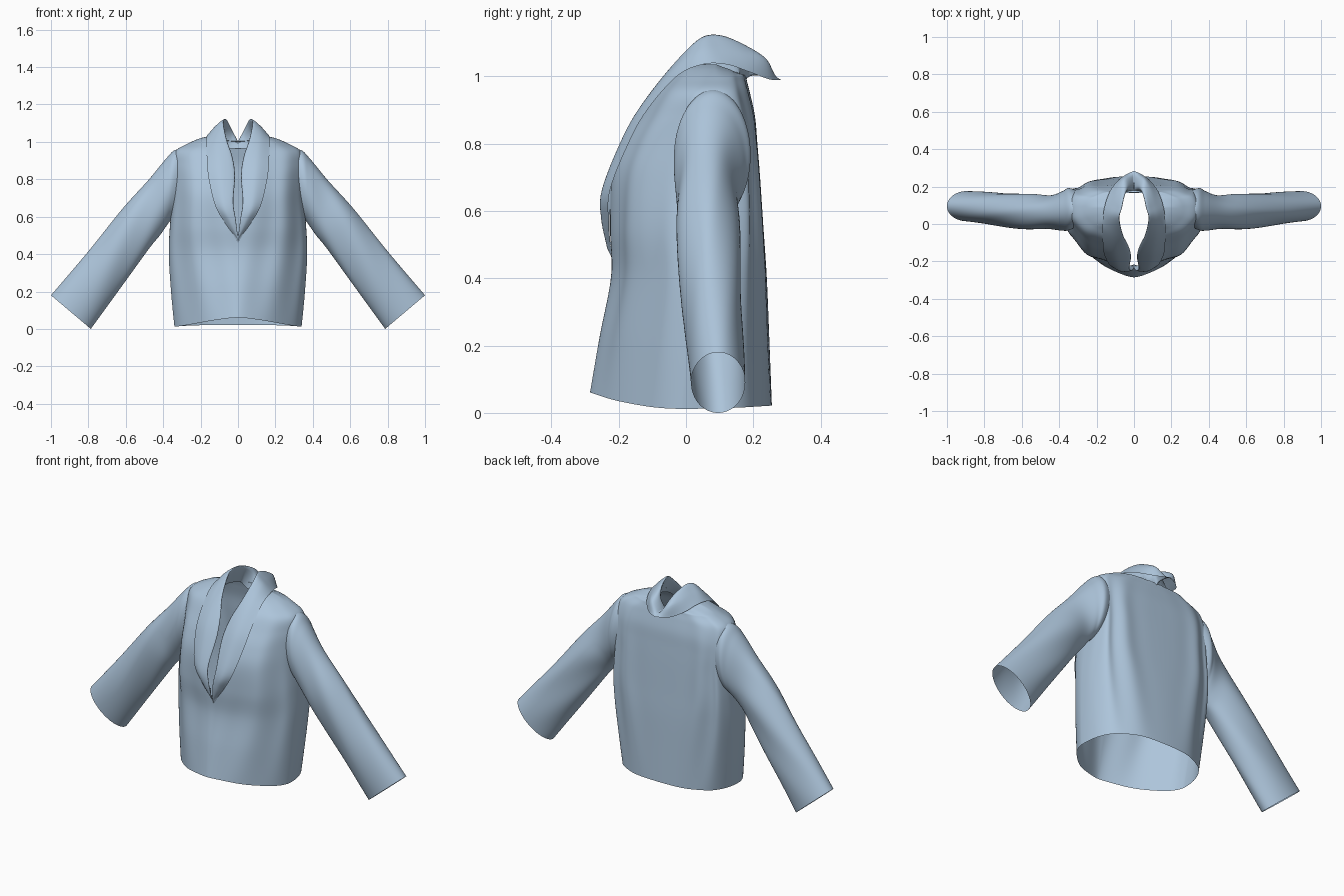
import bpy, bmesh, math

if "Cube" in bpy.data.objects:
    bpy.data.objects.remove(bpy.data.objects["Cube"])

cloth = bpy.data.materials.new("cloth")
cloth.diffuse_color = (.42, .56, .71, 1)
cloth.use_nodes = True
cloth.node_tree.nodes["Principled BSDF"].inputs["Base Color"].default_value = cloth.diffuse_color


def spline(rows, n):
    """Catmull-Rom resampling of rows of floats, n steps per span."""
    ext = [rows[0]] + list(rows) + [rows[-1]]
    out = []
    for i in range(len(rows) - 1):
        for k in range(n):
            t = k / n
            out.append([0.5 * (2 * b + (c - a) * t + (2 * a - 5 * b + 4 * c - d) * t * t
                               + (3 * b - a - 3 * c + d) * t ** 3)
                        for a, b, c, d in zip(*ext[i:i + 4])])
    return out + [list(rows[-1])]


def loft(name, rings, closed, hole=None, mirror=False):
    """Skin a grid of points, drop faces inside hole(), smooth and mirror."""
    bm = bmesh.new()
    grid = [[bm.verts.new(p) for p in r] for r in rings]
    n = len(grid[0])
    for a, b in zip(grid, grid[1:]):
        for j in range(n if closed else n - 1):
            k = (j + 1) % n
            bm.faces.new((a[j], a[k], b[k], b[j]))
    if hole:
        gone = [f for f in bm.faces if hole(f.calc_center_median())]
        bmesh.ops.delete(bm, geom=gone, context='FACES')
    bmesh.ops.recalc_face_normals(bm, faces=bm.faces)
    for f in bm.faces:
        f.smooth = True
    me = bpy.data.meshes.new(name)
    bm.to_mesh(me)
    bm.free()
    me.materials.append(cloth)
    ob = bpy.data.objects.new(name, me)
    bpy.context.collection.objects.link(ob)
    if mirror:
        m = ob.modifiers.new("mirror", 'MIRROR')
        m.merge_threshold = 0.002
    return ob


# Body shell: z, half width, front y, back y, side y, front and back squareness
body = [(.012, .34, -.285, .255, -.01, 1.5, 2.6), (.2, .358, -.256, .248, .01, 1.65, 2.8),
        (.4, .37, -.222, .24, .03, 1.85, 3.2), (.55, .364, -.225, .23, .05, 2.1, 3.8),
        (.7, .35, -.22, .22, .07, 2.2, 4), (.8, .347, -.186, .212, .08, 2.2, 4),
        (.88, .346, -.137, .205, .08, 2.2, 3.6), (.95, .335, -.09, .19, .08, 2.2, 3),
        (.99, .27, -.05, .18, .085, 2.2, 2.6), (1.02, .2, -.025, .175, .09, 2, 2.5),
        (1.035, .13, 0, .168, .09, 2, 2.5)]


def body_ring(z, hw, yf, yb, yc, pf, pb):
    pts = []
    for i in range(160):
        a = math.tau * i / 160
        c, s = math.cos(a), math.sin(a)
        p = pf if s < 0 else pb
        x = hw * math.copysign(abs(c) ** (2 / p), c)
        d = abs(s) ** (2 / p)
        # soft drape folds, strongest halfway up and off the centre line
        w = (.25 + math.sin(math.pi * min(z, 1))) * abs(math.sin(2 * a))
        fold = .007 * w * math.cos(10 * math.acos(min(1, abs(c))) + 2 * z)
        y = yc + ((yb - yc) if s > 0 else (yf - yc)) * d + fold
        dz = (.05 if s < 0 else .01) * d * d * max(0, 1 - z / .45)
        if z > 1 and s > 0:
            dz -= .03 * d * (z - 1) / .035
        pts.append((x, y, z + dz))
    return pts


def body_hole(p):
    # armholes and the front neckline
    arm = abs(p.x) > .24 and ((p.y - .083) / .085) ** 2 + ((p.z - .77) / .165) ** 2 < 1
    neck = p.y < .08 and p.z > .5 and abs(p.x) < min(.1, .35 * (p.z - .49))
    return arm or neck


loft("jacket_body", [body_ring(*r) for r in spline(body, 7)], True, body_hole)

# Sleeve: top x, top z, bottom x, bottom z, front y, back y
sleeve = [(.27, .955, .31, .6, -.005, .172), (.335, .957, .36, .577, -.033, .192),
          (.385, .91, .385, .547, -.035, .175), (.48, .795, .42, .497, -.028, .152),
          (.62, .64, .475, .43, -.03, .158), (.8, .415, .62, .23, -.01, .167),
          (1.0, .18, .787, .0, .015, .176)]


def sleeve_ring(xt, zt, xb, zb, yf, yb):
    pts = []
    for i in range(64):
        a = math.tau * i / 64
        c, s = math.cos(a), math.sin(a)
        crease = .004 * math.sin(math.pi * min(1, max(0, (xt - .35) / .65)))
        y = (yf + yb) / 2 + (yb - yf) / 2 * s + crease * math.sin(4 * a + 14 * xt)
        pts.append(((xt + xb) / 2 + (xt - xb) / 2 * c, y, (zt + zb) / 2 + (zt - zb) / 2 * c))
    return pts


loft("sleeve", [sleeve_ring(*r) for r in spline(sleeve, 8)], True, mirror=True)

# Shawl collar from the front point to the centre back: outer edge, middle, fold
collar = [(0, -.222, .475, 0, -.23, .48, 0, -.234, .49),
          (.065, -.229, .56, .04, -.25, .57, .012, -.249, .585),
          (.122, -.226, .66, .075, -.25, .66, .025, -.235, .68),
          (.156, -.171, .8, .09, -.192, .81, .016, -.172, .82),
          (.166, -.115, .9, .1, -.135, .91, .03, -.117, .92),
          (.168, -.027, 1.0, .115, -.052, 1.01, .06, -.055, 1.01),
          (.165, .05, 1.035, .12, .035, 1.08, .078, .03, 1.1),
          (.15, .12, 1.035, .105, .1, 1.09, .065, .085, 1.12),
          (.12, .19, 1.012, .088, .18, 1.07, .05, .15, 1.1),
          (.065, .25, .99, .053, .24, 1.05, .03, .19, 1.058),
          (0, .285, .99, 0, .25, .998, 0, .19, 1.0)]


def collar_strip(r):
    outer, mid, fold = r[0:3], r[3:6], r[6:9]
    # the hidden stand turns under from the fold to the neckline
    stand = [(outer[0] + fold[0]) / 2, min(.165, (outer[1] + fold[1]) / 2 + .012), outer[2] - .025]
    return spline([outer, mid, fold, stand], 6)


loft("shawl_collar", [collar_strip(r) for r in spline(collar, 6)], False, mirror=True)
